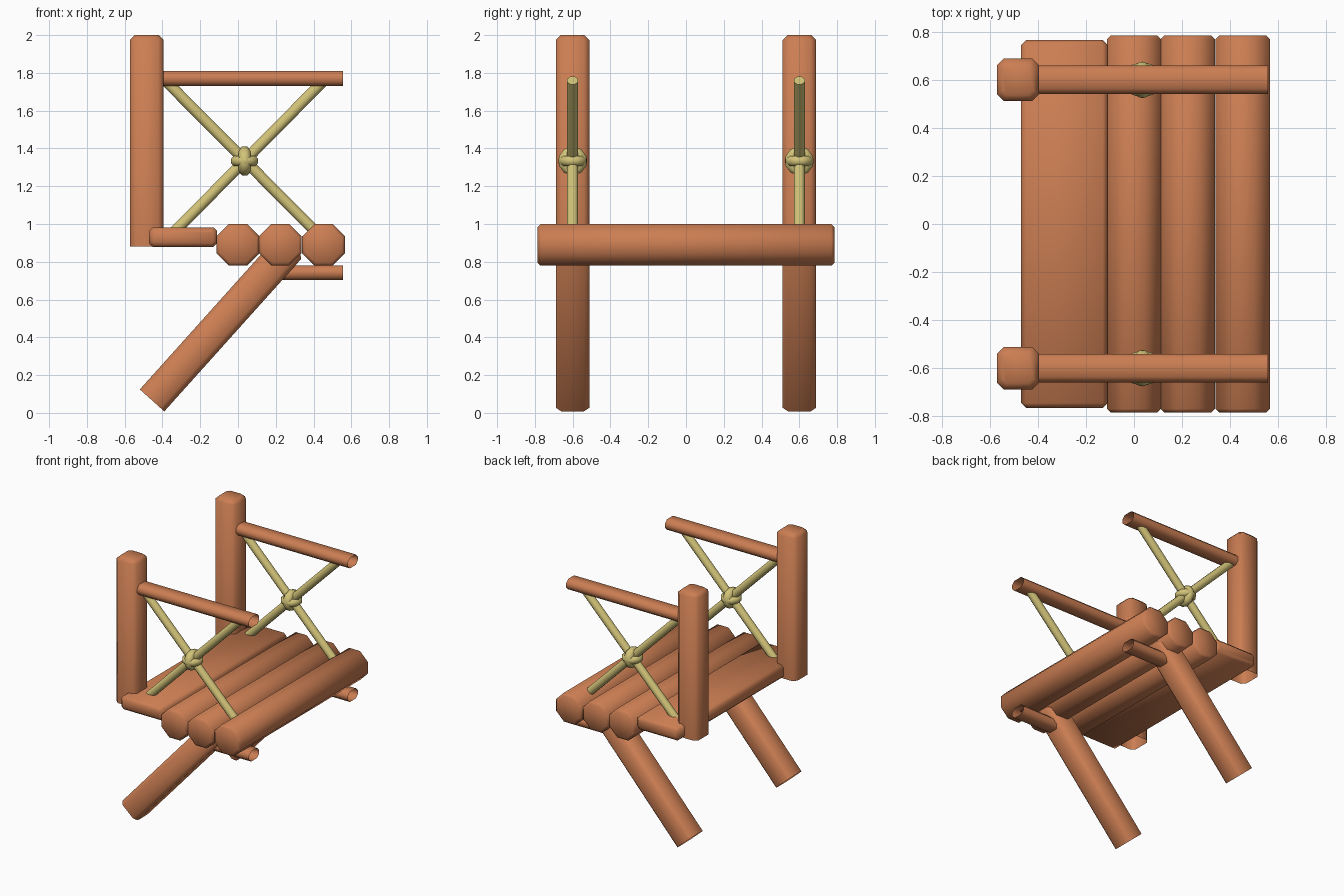
import bpy, bmesh, math
from mathutils import Vector

if "Cube" in bpy.data.objects:
    bpy.data.objects.remove(bpy.data.objects["Cube"])


def material(name, col):
    m = bpy.data.materials.new(name)
    m.diffuse_color = (*col, 1)
    m.use_nodes = True
    m.node_tree.nodes["Principled BSDF"].inputs["Base Color"].default_value = m.diffuse_color
    return m


WOOD = material("orange wood", (0.60, 0.208, 0.086))
ROPE = material("straw rope", (0.65, 0.55, 0.19))


def finish(name, bm, mat, angle):
    bmesh.ops.recalc_face_normals(bm, faces=bm.faces)
    me = bpy.data.meshes.new(name)
    bm.to_mesh(me)
    bm.free()
    me.materials.append(mat)
    ob = bpy.data.objects.new(name, me)
    bpy.context.collection.objects.link(ob)
    bpy.ops.object.select_all(action='DESELECT')
    ob.select_set(True)
    bpy.context.view_layer.objects.active = ob
    bpy.ops.object.shade_smooth_by_angle(angle=math.radians(angle))
    return ob


def beam(name, start, end, half_w, half_h, chamfer, bevel=(0, 0), caps=(False, False),
         side=(0, 1, 0), mat=WOOD, angle=50):
    """Chamfered rectangular bar; each end can be bevelled and capped or left open."""
    p, q, side = Vector(start), Vector(end), Vector(side)
    axis = (q - p).normalized()
    up = axis.cross(side).normalized()
    length = (q - p).length
    stations = [(0, bevel[0])]
    if bevel[0]:
        stations.append((bevel[0], 0))
    if bevel[1]:
        stations.append((length - bevel[1], 0))
    stations.append((length, bevel[1]))
    bm = bmesh.new()
    rings = []
    for t, inset in stations:
        w, h, c = half_w - inset, half_h - inset, chamfer
        if inset:
            c = chamfer * min(w / half_w, h / half_h)
        pts = [(w, h - c), (w - c, h), (c - w, h), (-w, h - c),
               (-w, c - h), (c - w, -h), (w - c, -h), (w, c - h)]
        rings.append([bm.verts.new(p + axis * t + side * a + up * b) for a, b in pts])
    for r0, r1 in zip(rings, rings[1:]):
        for i in range(8):
            j = (i + 1) % 8
            bm.faces.new((r0[i], r0[j], r1[j], r1[i]))
    if caps[0]:
        bm.faces.new(rings[0])
    if caps[1]:
        bm.faces.new(rings[-1])
    return finish(name, bm, mat, angle)


def ring(name, centre, normal_axis, major, minor):
    """Chunky rope loop lying square to the given axis."""
    bm = bmesh.new()
    loops = []
    for i in range(10):
        a = math.tau * (i + 0.5) / 10
        loop = []
        for k in range(8):
            b = math.tau * (k + 0.5) / 8
            r, n = major + minor * math.cos(b), minor * math.sin(b)
            u, v = r * math.cos(a), r * math.sin(a)
            off = (n, u, v) if normal_axis == 'X' else (u, v, n)
            loop.append(bm.verts.new(Vector(centre) + Vector(off)))
        loops.append(loop)
    for i in range(10):
        l0, l1 = loops[i], loops[(i + 1) % 10]
        for k in range(8):
            m = (k + 1) % 8
            bm.faces.new((l0[k], l0[m], l1[m], l1[k]))
    return finish(name, bm, ROPE, 60)


# seat: three logs and a flat plank at the back
for i, x in enumerate((0.0, 0.224, 0.453)):
    beam(f"seat_log_{i + 1}", (x, -0.785, 0.89), (x, 0.785, 0.89), 0.113, 0.111, 0.066,
         (0.016, 0.016), (True, True), side=(1, 0, 0))
beam("seat_plank", (-0.29, -0.765, 0.93), (-0.29, 0.765, 0.93), 0.18, 0.052, 0.02,
     (0.02, 0.02), (True, True), side=(1, 0, 0))

for tag, y in (("front", -0.6), ("back", 0.6)):
    # upright post, open underneath
    beam(f"{tag}_post", (-0.483, y, 0.88), (-0.483, y, 2.0), 0.088, 0.088, 0.028,
         (0, 0.025), (False, True))
    # slanted leg, same timber as the post
    beam(f"{tag}_leg", (-0.455, y, 0.066), (0.285, y, 0.89), 0.088, 0.087, 0.028,
         (0, 0.025), (False, True))
    # hollow rails
    beam(f"{tag}_arm_rail", (-0.42, y, 1.77), (0.557, y, 1.77), 0.06, 0.04, 0.024)
    beam(f"{tag}_lower_rail", (0.18, y, 0.742), (0.557, y, 0.742), 0.06, 0.039, 0.024)
    # crossed ropes
    beam(f"{tag}_rope_a", (-0.38, y, 1.755), (0.43, y, 0.94), 0.029, 0.029, 0.017, mat=ROPE,
         caps=(True, True))
    beam(f"{tag}_rope_b", (0.455, y, 1.76), (-0.355, y, 0.94), 0.029, 0.029, 0.017, mat=ROPE,
         caps=(True, True))
    # knot where the ropes cross
    ring(f"{tag}_knot_upright_loop", (0.035, y, 1.334), 'X', 0.046, 0.034)
    ring(f"{tag}_knot_flat_loop", (0.035, y, 1.334), 'Z', 0.049, 0.029)
